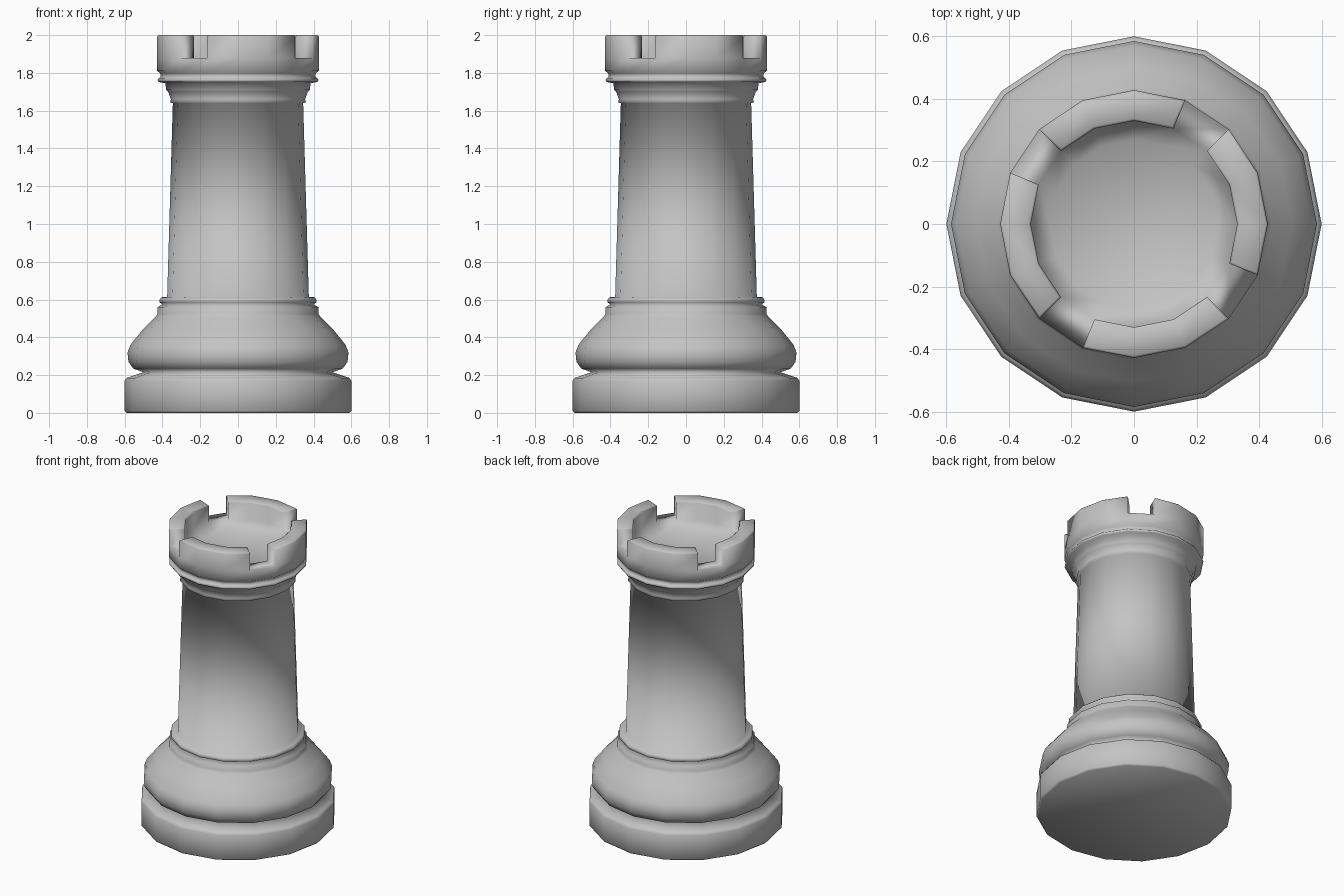
import bpy
import bmesh
from math import cos, sin, tau

SIDES = 16
NOTCH_FLOOR = 1.88

cube = bpy.data.objects.get("Cube")
if cube:
    bpy.data.objects.remove(cube, do_unlink=True)

stone = bpy.data.materials.new("light grey")
stone.use_nodes = True
GREY = (0.55, 0.55, 0.55, 1)
stone.diffuse_color = GREY
stone.node_tree.nodes["Principled BSDF"].inputs["Base Color"].default_value = GREY

# Radius and height pairs, from the underside up and over into the bowl
plinth = [(0.59, 0), (0.6, 0.01), (0.6, 0.17), (0.59, 0.185), (0.5, 0.215)]
bulge = [(0.555, 0.235), (0.58, 0.27), (0.585, 0.32), (0.57, 0.36),
         (0.505, 0.44), (0.435, 0.51), (0.425, 0.525), (0.425, 0.56)]
lower_ring = [(0.4, 0.575), (0.415, 0.585), (0.415, 0.6), (0.405, 0.612)]
shaft = [(0.375, 0.615), (0.345, 1.64)]
collar = [(0.36, 1.645), (0.355, 1.66), (0.37, 1.7), (0.38, 1.71), (0.385, 1.745)]
upper_ring = [(0.42, 1.752), (0.427, 1.762), (0.42, 1.772), (0.41, 1.778)]
crown = [(0.412, 1.798), (0.428, 1.81), (0.428, NOTCH_FLOOR)]
bowl = [(0.33, NOTCH_FLOOR), (0.27, 1.83)]
profile = plinth + bulge + lower_ring + shaft + collar + upper_ring + crown + bowl

# Turn the profile around the z axis
bm = bmesh.new()
rings = []
for radius, height in profile:
    rings.append([bm.verts.new((radius * cos(tau * i / SIDES),
                                radius * sin(tau * i / SIDES), height))
                  for i in range(SIDES)])

rim_faces = []
for low, high in zip(rings, rings[1:]):
    for i in range(SIDES):
        j = (i + 1) % SIDES
        face = bm.faces.new((low[i], low[j], high[j], high[i]))
        # Every fourth rim face stays down as a notch
        if high is rings[-2] and i % 4 != 2:
            rim_faces.append(face)
bm.faces.new(list(reversed(rings[0])))
bm.faces.new(rings[-1])

# Battlements raised from the rim, with softened top edges
raised = bmesh.ops.extrude_face_region(bm, geom=rim_faces)["geom"]
bmesh.ops.delete(bm, geom=[f for f in rim_faces if f.is_valid], context="FACES_ONLY")
for vert in raised:
    if isinstance(vert, bmesh.types.BMVert):
        vert.co.z = 2.0
top_faces = {f for f in bm.faces if all(v.co.z > 1.99 for v in f.verts)}
edges = [e for e in bm.edges if sum(f in top_faces for f in e.link_faces) == 1]
bmesh.ops.bevel(bm, geom=edges, offset=0.007, segments=1, affect="EDGES")
bmesh.ops.recalc_face_normals(bm, faces=bm.faces)

for face in bm.faces:
    face.smooth = True
mesh = bpy.data.meshes.new("rook")
bm.to_mesh(mesh)
bm.free()
mesh.materials.append(stone)
rook = bpy.data.objects.new("rook", mesh)
bpy.context.collection.objects.link(rook)
